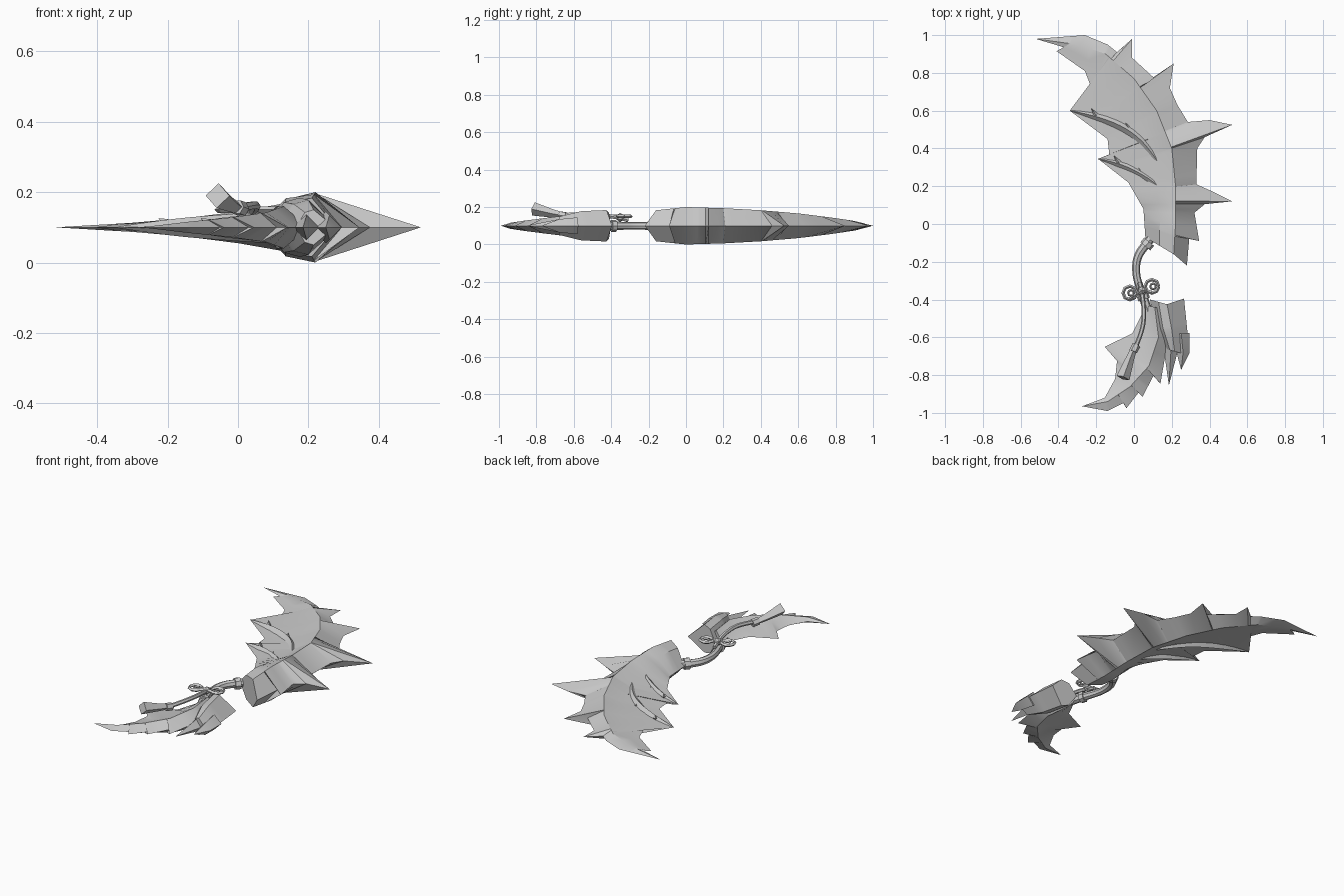
import bpy, bmesh, math
from mathutils import Vector

cube = bpy.data.objects.get("Cube")
if cube:
    bpy.data.objects.remove(cube)

MID = 0.1  # height of the symmetry plane

grey = bpy.data.materials.new("pale_grey")
grey.use_nodes = True
grey.diffuse_color = (0.6, 0.6, 0.6, 1)
grey.node_tree.nodes["Principled BSDF"].inputs["Base Color"].default_value = (0.6, 0.6, 0.6, 1)


def add_object(name, mesh, angle=30):
    mesh.materials.clear()
    mesh.materials.append(grey)
    mesh.shade_smooth()
    mesh.set_sharp_from_angle(angle=math.radians(angle))
    obj = bpy.data.objects.new(name, mesh)
    bpy.context.collection.objects.link(obj)
    return obj


def from_bmesh(name, bm, angle=30):
    bmesh.ops.recalc_face_normals(bm, faces=bm.faces)
    mesh = bpy.data.meshes.new(name)
    bm.to_mesh(mesh)
    bm.free()
    return add_object(name, mesh, angle)


def flat(v):
    return Vector((v.x, v.y, 0))


def sample(us, pts, u):
    i = 0
    while i < len(us) - 2 and u > us[i + 1]:
        i += 1
    return pts[i].lerp(pts[i + 1], (u - us[i]) / (us[i + 1] - us[i]))


def lengths(pts):
    us = [0.0]
    for a, b in zip(pts, pts[1:]):
        us.append(us[-1] + (flat(b) - flat(a)).length)
    return [u / us[-1] for u in us]


def match(outline, rus, ridge):
    """Ordered position of every outline point along the ridge."""
    steps = [k / 400 for k in range(401)]
    curve = [flat(sample(rus, ridge, u)) for u in steps]
    raw = [min(zip(steps, curve), key=lambda s: (s[1] - p).length)[0] for p in outline]
    raw[0], raw[-1] = 0.0, 1.0
    us = []
    for i in range(len(raw)):
        u = (max(raw[:i + 1]) + min(raw[i:])) / 2
        us.append(max(u, us[-1] + 0.004) if us else u)
    return [u / us[-1] for u in us]


def blade(name, ridge, outer, inner, reach, shoulder):
    """Loft a mirrored shell between two outlines over a raised ridge."""
    ridge = [Vector(p) for p in ridge]
    outer = [Vector((x, y, 0)) for x, y in outer]
    inner = [Vector((x, y, 0)) for x, y in inner]
    rus = lengths(ridge)
    ous, ius = match(outer, rus, ridge), match(inner, rus, ridge)
    bm = bmesh.new()
    rings = []
    for u in sorted(set(rus + ous + ius)):
        r, o, i = sample(rus, ridge, u), sample(ous, outer, u), sample(ius, inner, u)
        gap = i - flat(r)
        s = flat(r) + gap * min(0.5, reach / max(gap.length, 0.001))
        s.z = r.z * shoulder(r.y)
        half = [o, r, s, i]
        pts = half + [Vector((p.x, p.y, -p.z)) for p in (s, r)]
        rings.append([bm.verts.new(p + Vector((0, 0, MID))) for p in pts])
    for a, b in zip(rings, rings[1:]):
        for k in range(len(a)):
            n = (k + 1) % len(a)
            bm.faces.new((a[k], a[n], b[n], b[k]))
    bm.faces.new(rings[0])
    bm.faces.new(rings[-1])
    bmesh.ops.remove_doubles(bm, verts=bm.verts, dist=0.0005)
    return from_bmesh(name, bm)


def tube(name, pts, radii, roundness=0, smooth=True, angle=30):
    """Tapered tube along a path."""
    cu = bpy.data.curves.new(name, "CURVE")
    cu.dimensions = "3D"
    cu.bevel_depth = 1
    cu.bevel_resolution = roundness
    cu.use_fill_caps = True
    cu.resolution_u = 4
    sp = cu.splines.new("NURBS" if smooth else "POLY")
    sp.points.add(len(pts) - 1)
    for p, co, r in zip(sp.points, pts, radii):
        p.co = (*co, 1)
        p.radius = r
    if smooth:
        sp.order_u = 3
        sp.use_endpoint_u = True
    tmp = bpy.data.objects.new(name + "_path", cu)
    bpy.context.collection.objects.link(tmp)
    bpy.context.view_layer.update()
    mesh = bpy.data.meshes.new_from_object(tmp.evaluated_get(bpy.context.evaluated_depsgraph_get()))
    bpy.data.objects.remove(tmp)
    return add_object(name, mesh, angle)


def ring(name, centre, major, minor, segments=8):
    pts = []
    for k in range(segments + 1):
        a = math.tau * k / segments
        pts.append((centre[0] + major * math.cos(a), centre[1] + major * math.sin(a), centre[2]))
    return tube(name, pts, [minor] * len(pts), 0, False)


# Large wing blade: thick at the spine, thin toward the scalloped membrane
blade("wing_blade",
      [(.21, -.16, .083), (.22, 0, .1), (.22, .2, .094), (.2, .4, .083), (.12, .6, .066),
       (0, .77, .045), (-.15, .9, .026), (-.3, .95, .013), (-.52, .98, 0)],
      [(.28, -.22), (.295, -.05), (.345, -.09), (.32, .06), (.375, .105), (.52, .12), (.42, .17),
       (.33, .21), (.335, .4), (.375, .46), (.52, .525), (.4, .55), (.285, .54), (.23, .63),
       (.19, .72), (.21, .85), (.11, .77), (-.01, .88), (-.01, .98), (-.09, .91), (-.14, .95),
       (-.26, 1), (-.52, .98)],
      [(.06, -.07), (.05, .08), (-.03, .22), (-.19, .345), (-.13, .36), (-.14, .45), (-.34, .6),
       (-.23, .59), (-.21, .68), (-.26, .81), (-.41, .915), (-.285, .91), (-.52, .98)],
      0.1, lambda y: min(0.88, max(0.4, 0.8 - 1.6 * y)))

# Finger ribs with thorns across the membrane
ribs = {"upper": [(-.34, .6), (-.2, .575), (-.02, .5), (.1, .38), (.16, .27)],
        "lower": [(-.19, .345), (-.08, .325), (.05, .26), (.12, .21), (.16, .16)]}
for side, path in ribs.items():
    tube(side + "_rib", [(x, y, MID) for x, y in path], [.002, .024, .038, .046, .04])
    for k, (x, y) in enumerate(path[1:4]):
        tube(f"{side}_rib_thorn_{k}", [(x, y, MID + .01), (x - .025, y + .035, MID + .025)],
             [.014, .001], 0, False)

# Small hooked blade at the other end
blade("hook_blade",
      [(.11, -.44, .06), (.13, -.6, .06), (.08, -.75, .042), (-.02, -.86, .028),
       (-.14, -.94, .016), (-.275, -.965, 0)],
      [(.18, -.46), (.2, -.62), (.165, -.7), (.14, -.845), (.11, -.79), (.045, -.915),
       (.03, -.885), (-.04, -.975), (-.05, -.945), (-.14, -.99), (-.275, -.965)],
      [(.06, -.43), (.04, -.48), (-.01, -.58), (-.155, -.65), (-.09, -.725), (-.1, -.82),
       (-.155, -.92), (-.275, -.965)],
      0.06, lambda y: 0.5)

# Armoured cuff over the hook blade, with spikes behind it
blade("cuff",
      [(.175, -.425, .084), (.2, -.56, .078), (.215, -.675, .05)],
      [(.265, -.395), (.285, -.59), (.275, -.69)],
      [(.085, -.4), (.11, -.56), (.165, -.66)],
      0.06, lambda y: 0.85)
for k, (x, tip) in enumerate([(.185, -.85), (.25, -.77)]):
    tube(f"cuff_spike_{k}", [(x, -.58, MID), (x + .01, -.68, MID), (x, tip, MID)],
         [.045, .035, .001], 0, False)

# Curved grip and its collars
tube("grip", [(.12, -.04, MID), (.06, -.11, MID), (.012, -.18, MID), (.01, -.28, MID),
              (.045, -.37, MID), (.075, -.47, MID)], [.024, .024, .022, .02, .022, .026], 2)
tube("upper_collar", [(.08, -.094, MID), (.06, -.118, MID)], [.034, .034], 2, False)
tube("lower_collar", [(.045, -.375, MID), (.054, -.4, MID)], [.032, .032], 2, False)

# Cord with a bow and a hanging tassel
tube("cord", [(.03, -.31, .13), (.042, -.36, .145), (.055, -.47, .16), (.045, -.57, .165),
              (0, -.67, .155)], [.012] * 5, 1)
for side, x, y in (("right", -.022, -.365), ("left", .095, -.33)):
    ring(side + "_bow_loop", (x, y, .15), .036, .009)
    ring(side + "_bow_curl", (x + .006, y, .15), .015, .006)
    tube(side + "_bow_tie", [(.04, -.355, .15), (x, y - .03, .15)], [.01, .008], 0, False)

bm = bmesh.new()
bmesh.ops.create_icosphere(bm, subdivisions=1, radius=.024)
bmesh.ops.translate(bm, verts=bm.verts, vec=(.04, -.352, .145))
from_bmesh("bow_knot", bm)

tube("tassel", [(.002, -.655, .155), (-.02, -.71, .165), (-.058, -.815, .19)],
     [.016, .022, .036], 0, False)
tube("tassel_wrap", [(.012, -.64, .152), (-.004, -.675, .158)], [.022, .022], 1, False)
